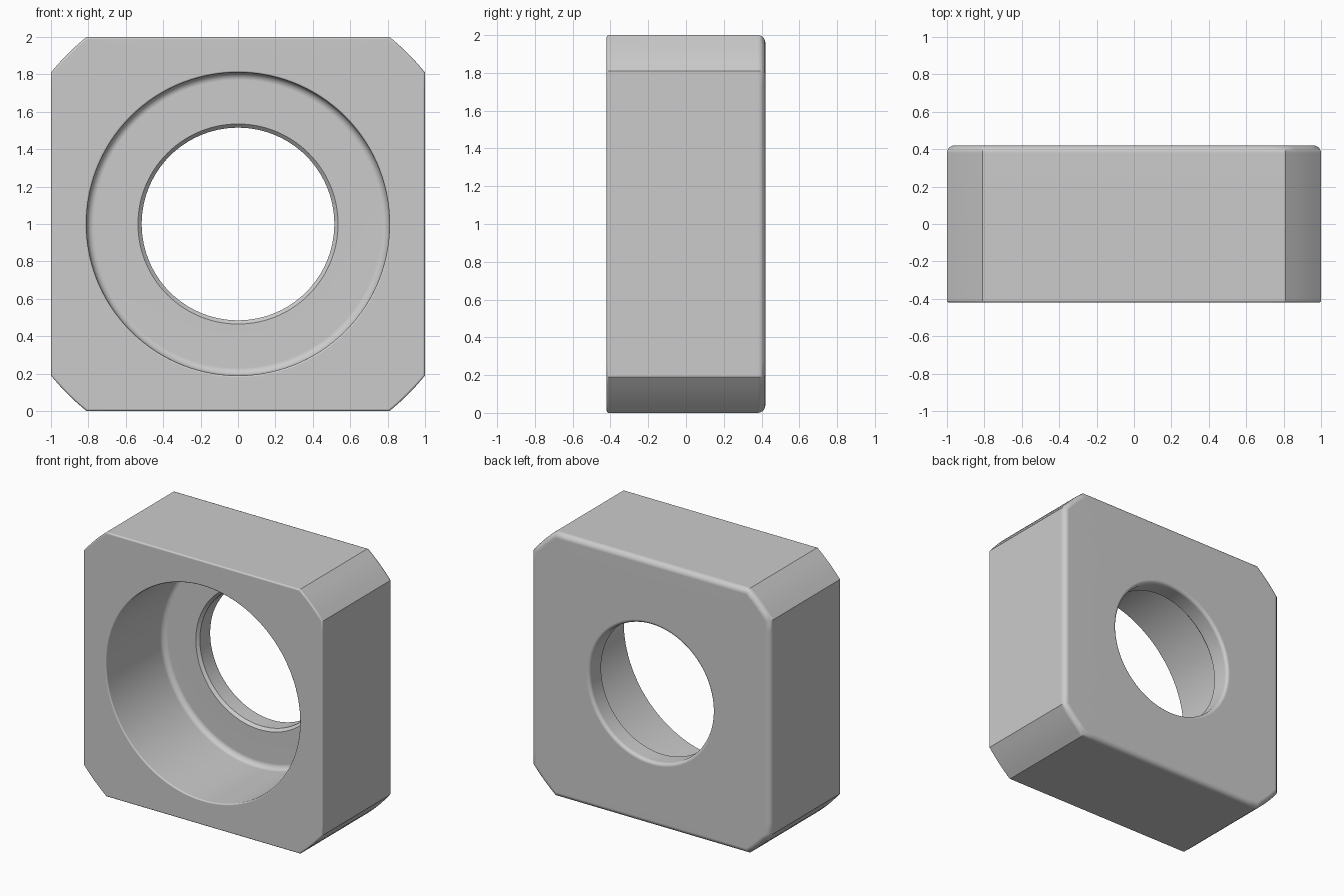
import bpy, bmesh
from math import acos, cos, sin, pi, radians

cube = bpy.data.objects.get("Cube")
if cube:
    bpy.data.objects.remove(cube)

HALF = 0.42         # half thickness along y
CORNER_R = 1.287    # radius of the rounded-off corners
BORE, HOLE = 0.81, 0.515
FLOOR = 0.26        # y of the counterbore floor
CHAMFER = 0.02


def material(name, color):
    mat = bpy.data.materials.new(name)
    mat.use_nodes = True
    mat.diffuse_color = color
    mat.node_tree.nodes["Principled BSDF"].inputs["Base Color"].default_value = color
    return mat


def fillet(r, y, rad, start, end, steps=5):
    """Quarter round in the (radius, y) section."""
    angles = [radians(start + (end - start) * i / steps) for i in range(steps + 1)]
    return [(r + rad * cos(a), y + rad * sin(a)) for a in angles]


def angles_for(edge):
    """Angles round the axis: four flats, each followed by a corner arc."""
    result = []
    for side in range(4):
        mid = side * pi / 2
        result += [mid - edge + 2 * edge * i / 26 for i in range(26)]
        result += [mid + edge + (pi / 2 - 2 * edge) * i / 4 for i in range(4)]
    return result


def outer_ring(size):
    """Square outline with corners trimmed by a circle."""
    arc = CORNER_R - (1 - size)
    edge = acos(size / arc)
    points = []
    for t in angles_for(edge):
        flat = size / max(abs(cos(t)), abs(sin(t)))
        r = min(flat, arc)
        points.append((r * cos(t), r * sin(t)))
    return points


def round_ring(r):
    return [(r * cos(t), r * sin(t)) for t in angles_for(acos(1 / CORNER_R))]


# Section of the outside: small front round, larger back round
front, back, lip, hole, root = 0.012, 0.04, 0.01, 0.025, 0.04
outside = fillet(1 - front, -HALF + front, front, -90, 0)
outside += fillet(1 - back, HALF - back, back, 0, 90)

# Section of the inside: rear hole, chamfer, floor and counterbore
inside = fillet(HOLE + hole, HALF - hole, hole, 90, 180)
inside += [(HOLE, FLOOR + CHAMFER), (HOLE + CHAMFER, FLOOR)]
inside += fillet(BORE - root, FLOOR - root, root, 90, 0)
inside += fillet(BORE + lip, -HALF + lip, lip, 180, 270)

# Skin the closed section round the axis
bm = bmesh.new()
rings = []
for section, outline in ((outside, outer_ring), (inside, round_ring)):
    for r, y in section:
        rings.append([bm.verts.new((x, y, z + 1)) for x, z in outline(r)])
for ring, following in zip(rings, rings[1:] + rings[:1]):
    count = len(ring)
    for i in range(count):
        j = (i + 1) % count
        bm.faces.new((ring[i], ring[j], following[j], following[i]))
bmesh.ops.recalc_face_normals(bm, faces=bm.faces)
mesh = bpy.data.meshes.new("counterbored_block")
bm.to_mesh(mesh)
bm.free()

block = bpy.data.objects.new("counterbored_block", mesh)
bpy.context.collection.objects.link(block)
mesh.materials.append(material("plain_grey", (0.6, 0.6, 0.6, 1)))

# Smooth rounds, crisp corners, flat large faces
bpy.context.view_layer.objects.active = block
block.select_set(True)
bpy.ops.object.shade_smooth_by_angle(angle=radians(30))
weighted = block.modifiers.new("flat_faces", "WEIGHTED_NORMAL")
weighted.keep_sharp = True
